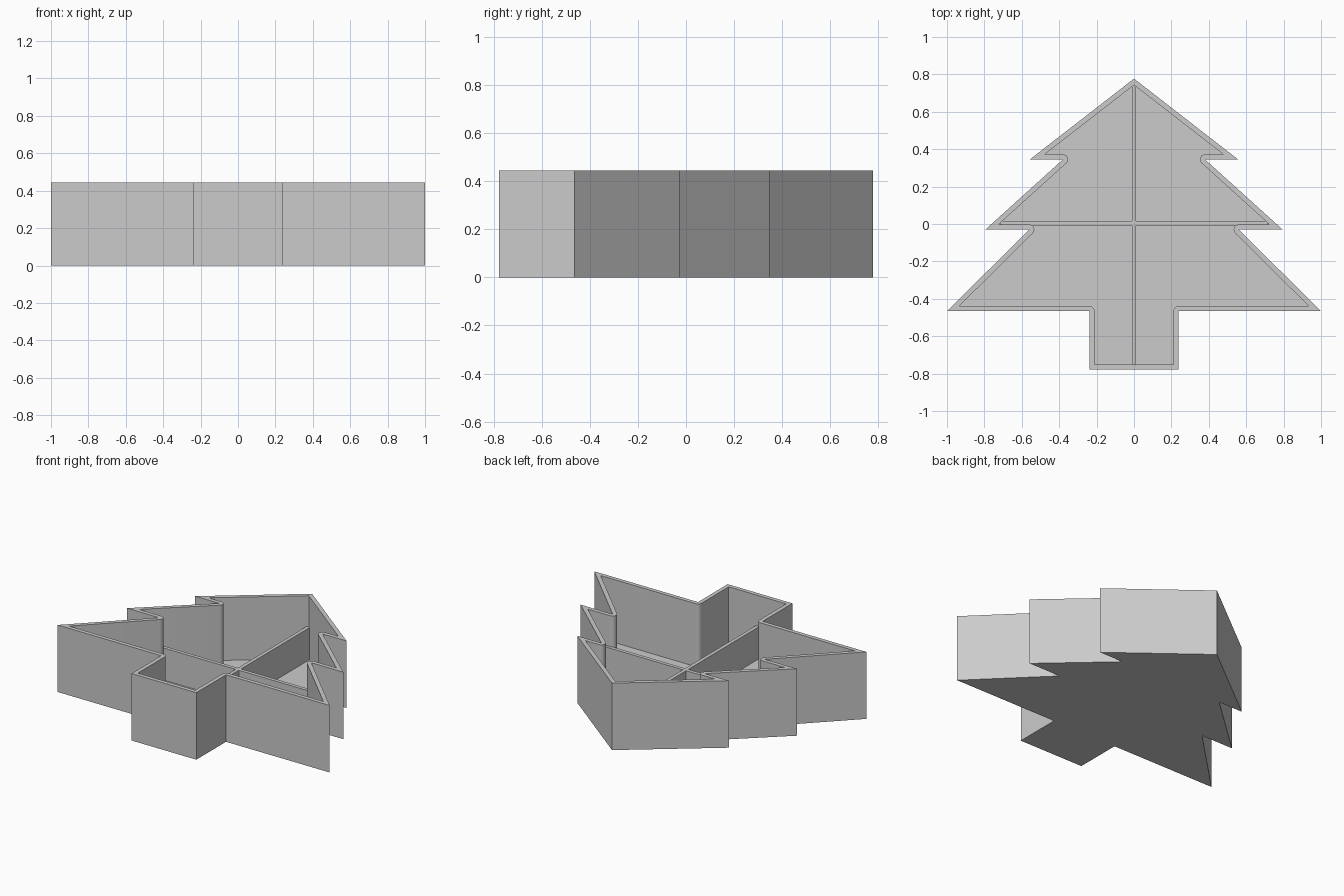
import bpy
import bmesh
import math
from mathutils import Vector

HEIGHT, WALL, FLOOR, DIVIDER_TOP = 0.445, 0.027, 0.027, 0.24

cube = bpy.data.objects.get("Cube")
if cube:
    bpy.data.objects.remove(cube, do_unlink=True)

grey = bpy.data.materials.new("light grey")
grey.use_nodes = True
grey.diffuse_color = (0.6, 0.6, 0.6, 1)
grey.node_tree.nodes["Principled BSDF"].inputs["Base Color"].default_value = grey.diffuse_color


def add_object(name, bm):
    bmesh.ops.recalc_face_normals(bm, faces=bm.faces)
    mesh = bpy.data.meshes.new(name)
    bm.to_mesh(mesh)
    bm.free()
    mesh.materials.append(grey)
    obj = bpy.data.objects.new(name, mesh)
    bpy.context.collection.objects.link(obj)
    return obj


def inset_corner(before, corner, after):
    """Inner wall points at one corner: a mitre, or an arc around a notch."""
    d1, d2 = (corner - before).normalized(), (after - corner).normalized()
    n1, n2 = Vector((-d1.y, d1.x)), Vector((-d2.y, d2.x))
    if d1.cross(d2) > 0:
        return [corner + (n1 + n2) * WALL / (1 + n1.dot(n2))]
    start, sweep = math.atan2(n1.y, n1.x), -n1.angle(n2)
    steps = 8
    return [corner + WALL * Vector((math.cos(start + sweep * i / steps),
                                    math.sin(start + sweep * i / steps)))
            for i in range(steps + 1)]


# Tree outline, counter-clockwise, right half mirrored to the left
half = [(0.238, -0.777), (0.238, -0.466), (1, -0.466), (0.56, -0.03),
        (0.795, -0.03), (0.38, 0.345), (0.557, 0.345)]
outline = [Vector(p) for p in half + [(0, 0.777)] + [(-x, y) for x, y in reversed(half)]]
count = len(outline)
inner = [inset_corner(outline[i - 1], outline[i], outline[(i + 1) % count])
         for i in range(count)]

# Open tray: outer wall, flat rim, inner wall and floor
bm = bmesh.new()


def ring(points, z):
    return [bm.verts.new((p.x, p.y, z)) for p in points]


def wall(low, high):
    for i in range(len(low)):
        j = (i + 1) % len(low)
        bm.faces.new((low[i], low[j], high[j], high[i]))


base, rim = ring(outline, 0), ring(outline, HEIGHT)
inner_groups = [ring(group, HEIGHT) for group in inner]
inner_rim = [v for group in inner_groups for v in group]
inner_base = ring([p for group in inner for p in group], FLOOR)
bm.faces.new(base)
bm.faces.new(inner_base)
wall(base, rim)
wall(inner_base, inner_rim)
for i, group in enumerate(inner_groups):
    j = (i + 1) % count
    bm.faces.new((rim[i], rim[j], inner_groups[j][0], group[-1]))
    for a, b in zip(group, group[1:]):
        bm.faces.new((rim[i], b, a))
tray = add_object("tree_tray", bm)

# Only the rounded notch corners blend smoothly
bpy.ops.object.select_all(action='DESELECT')
tray.select_set(True)
bpy.context.view_layer.objects.active = tray
bpy.ops.object.shade_smooth_by_angle(angle=math.radians(25))


# Low dividers crossing the tray
def divider(name, x0, x1, y0, y1):
    bm = bmesh.new()
    bmesh.ops.create_cube(bm, size=1)
    z0 = FLOOR / 2
    for v in bm.verts:
        v.co = (x1 if v.co.x > 0 else x0, y1 if v.co.y > 0 else y0,
                DIVIDER_TOP if v.co.z > 0 else z0)
    add_object(name, bm)


divider("long_divider", -0.012, 0.012, -0.76, 0.74)
divider("cross_divider", -0.715, 0.715, -0.008, 0.016)
